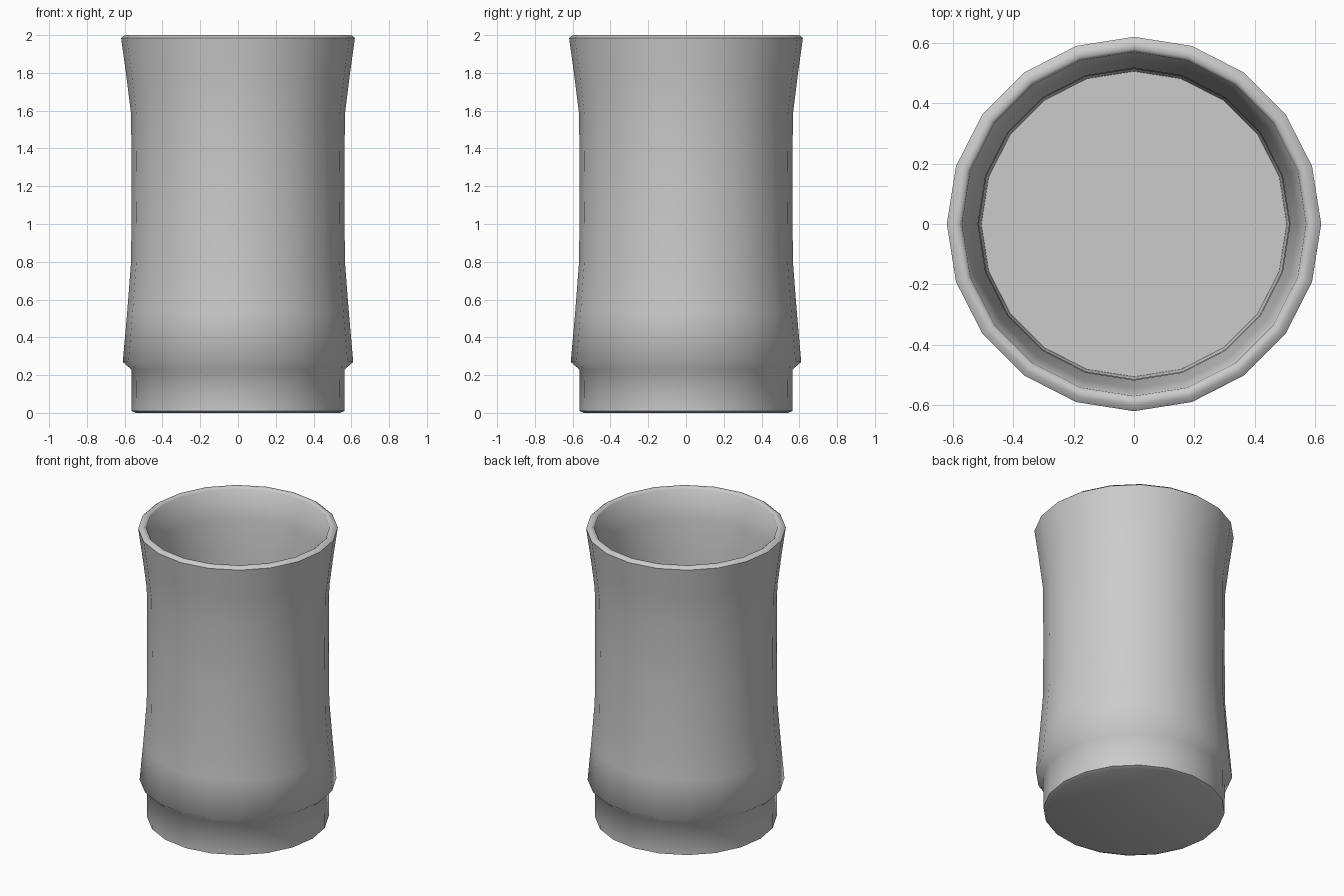
import bpy, bmesh
from math import cos, sin, pi, radians

if "Cube" in bpy.data.objects:
    bpy.data.objects.remove(bpy.data.objects["Cube"])

SIDES = 20

# Profile (radius, height): underside, outer wall, rim, inner wall, floor
PROFILE = [
    (0.54, 0.0), (0.563, 0.01), (0.565, 0.23), (0.61, 0.27), (0.587, 0.53),
    (0.566, 0.8), (0.563, 1.2), (0.566, 1.58), (0.592, 1.79), (0.619, 1.985),
    (0.6, 2.0), (0.58, 2.0), (0.569, 1.99),
    (0.543, 1.79), (0.516, 1.58), (0.513, 1.2), (0.516, 0.8), (0.537, 0.53),
    (0.56, 0.29), (0.515, 0.25), (0.505, 0.05),
]

# Cup: a 20-sided lathe closed with flat discs
bm = bmesh.new()
rings = [[bm.verts.new((r * cos(2 * pi * i / SIDES), r * sin(2 * pi * i / SIDES), z))
          for i in range(SIDES)] for r, z in PROFILE]
for a, b in zip(rings, rings[1:]):
    for i in range(SIDES):
        j = (i + 1) % SIDES
        bm.faces.new((a[i], a[j], b[j], b[i]))
bm.faces.new(rings[0][::-1])
bm.faces.new(rings[-1])
bmesh.ops.recalc_face_normals(bm, faces=bm.faces)

mesh = bpy.data.meshes.new("cup")
bm.to_mesh(mesh)
bm.free()
cup = bpy.data.objects.new("cup", mesh)
bpy.context.collection.objects.link(cup)

# Smooth sides, crisp base and floor edges
bpy.context.view_layer.objects.active = cup
cup.select_set(True)
bpy.ops.object.shade_smooth_by_angle(angle=radians(55))
